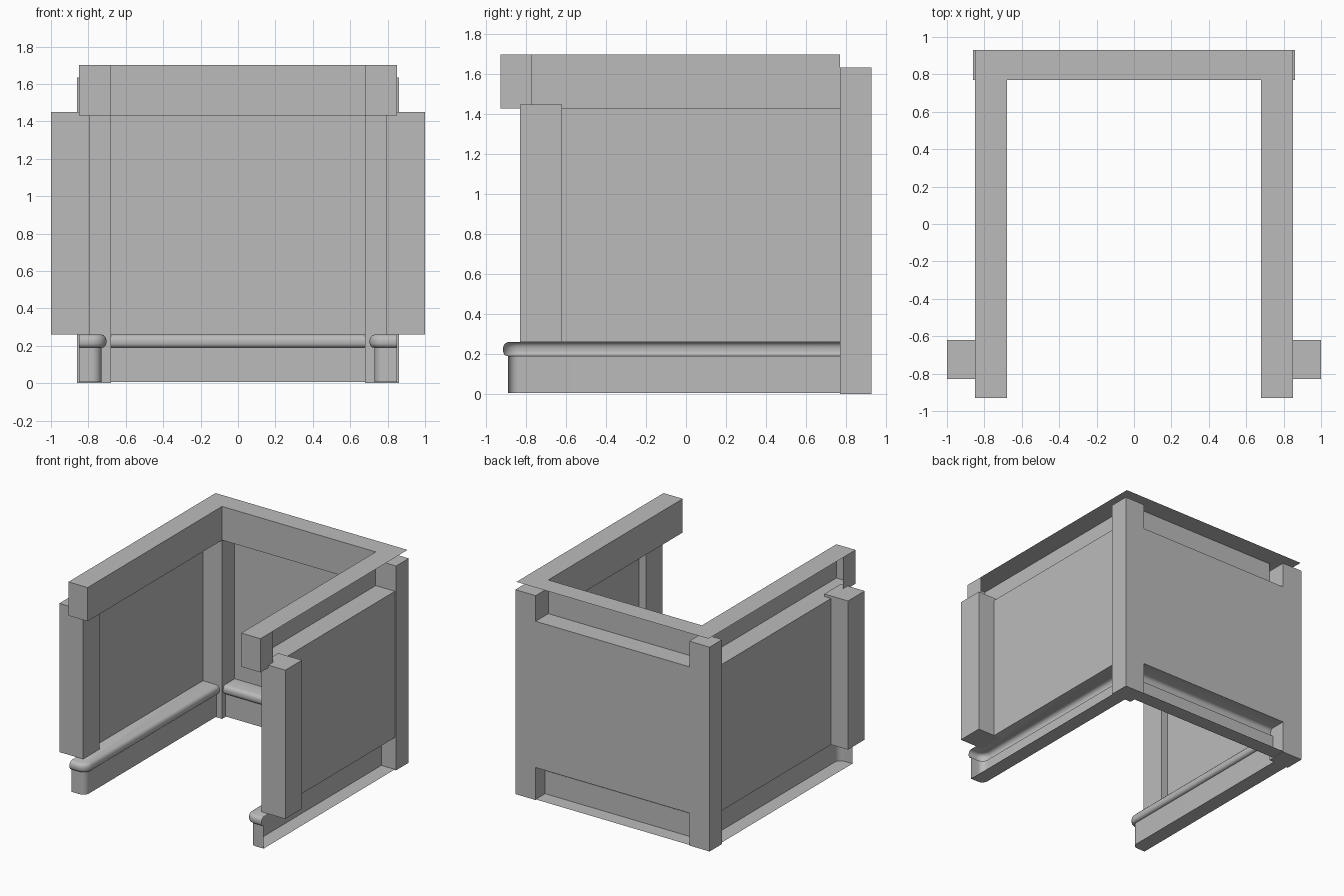
import bpy, bmesh, math

if "Cube" in bpy.data.objects:
    bpy.data.objects.remove(bpy.data.objects["Cube"], do_unlink=True)

GREY = (0.5, 0.5, 0.5, 1)
mat = bpy.data.materials.new("plain_grey")
mat.use_nodes = True
mat.diffuse_color = GREY
mat.node_tree.nodes["Principled BSDF"].inputs["Base Color"].default_value = GREY

# Main dimensions
OUT, INN = 0.85, 0.68          # outer and inner faces of the side walls
BACK, BACK_IN = 0.93, 0.77     # outer and inner faces of the back wall
RAIL_LOW, TOP = 1.43, 1.70     # top rail heights
BASE_TOP, FLOOR = 0.26, 0.005  # skirting heights


def finish(name, bm, mirror=False, smooth=False):
    mesh = bpy.data.meshes.new(name)
    bm.to_mesh(mesh)
    bm.free()
    mesh.materials.append(mat)
    obj = bpy.data.objects.new(name, mesh)
    bpy.context.collection.objects.link(obj)
    if smooth:
        bpy.ops.object.select_all(action='DESELECT')
        obj.select_set(True)
        bpy.context.view_layer.objects.active = obj
        bpy.ops.object.shade_smooth_by_angle(angle=math.radians(40))
    if mirror:
        mod = obj.modifiers.new("mirror", 'MIRROR')
        mod.use_mirror_merge = False
    return obj


def box(name, lo, hi, sides="xXyYzZ", mirror=False):
    """Box keeping only the listed sides; lower case is the minimum side."""
    bm = bmesh.new()
    bmesh.ops.create_cube(bm, size=1)
    drop = []
    for f in bm.faces:
        axis = max(range(3), key=lambda i: abs(f.normal[i]))
        letter = "XYZ"[axis] if f.normal[axis] > 0 else "xyz"[axis]
        if letter not in sides:
            drop.append(f)
    bmesh.ops.delete(bm, geom=drop, context='FACES')
    for v in bm.verts:
        v.co = [lo[i] + (v.co[i] + 0.5) * (hi[i] - lo[i]) for i in range(3)]
    return finish(name, bm, mirror)


def skirting(name, path, corners, mirror=False):
    """Sweep the moulded profile along (x, y, normal) points and cap it."""
    profile = [(0, FLOOR), (0, 0.19), (0.013, 0.192), (0.022, 0.2),
               (0.026, 0.212), (0.026, 0.232), (0.022, 0.245),
               (0.013, 0.255), (0, BASE_TOP)]
    bm = bmesh.new()
    rows = [[bm.verts.new((x + nx * d, y + ny * d, z)) for d, z in profile]
            for x, y, nx, ny in path]
    for a, b in zip(rows, rows[1:]):
        for i in range(len(profile) - 1):
            bm.faces.new((a[i], b[i], b[i + 1], a[i + 1]))
    for k, z in ((0, FLOOR), (-1, BASE_TOP)):
        edge = [r[k] for r in rows]
        bm.faces.new(edge + [bm.verts.new((x, y, z)) for x, y in corners])
    bmesh.ops.recalc_face_normals(bm, faces=bm.faces)
    return finish(name, bm, mirror, smooth=True)


# Top rail: U-shaped cover with open-backed rails beneath
bm = bmesh.new()
half = [(OUT, BACK), (OUT, -BACK), (INN, -BACK), (INN, BACK_IN)]
outline = half + [(-x, y) for x, y in reversed(half)]
bm.faces.new([bm.verts.new((x, y, TOP)) for x, y in reversed(outline)])
finish("rail_cover", bm)
box("side_rail", (INN, -BACK, RAIL_LOW), (OUT, BACK_IN, TOP), "xyz", True)
box("rail_end_return", (INN, -BACK, RAIL_LOW), (OUT, -BACK_IN, TOP), "X", True)
box("back_rail", (-INN, BACK_IN, RAIL_LOW), (INN, BACK, TOP), "yz")

# Corner posts and front pilasters
box("corner_post", (INN, BACK_IN, 0), (0.86, BACK, 1.635), mirror=True)
box("front_pilaster", (0.79, -0.83, BASE_TOP), (1, -0.62, 1.45), mirror=True)

# Thin wall panels
box("side_wall", (INN, -0.8, BASE_TOP), (OUT, BACK_IN, RAIL_LOW), "X", True)
box("back_wall", (-INN, BACK_IN, BASE_TOP), (INN, BACK, RAIL_LOW), "Y")

# Skirting boards, the side ones rounded at the front corner
R, FACE, FRONT = 0.05, 0.73, -0.89
path = [(OUT, FRONT, 0, -1)]
for i in range(9):
    a = math.radians(90 * i / 8)
    nx, ny = -math.sin(a), -math.cos(a)
    path.append((FACE + R + R * nx, FRONT + R + R * ny, nx, ny))
path.append((FACE, BACK_IN, -1, 0))
skirting("side_skirting", path, [(OUT, BACK_IN)], True)
skirting("back_skirting", [(-INN, 0.81, 0, -1), (INN, 0.81, 0, -1)],
         [(INN, BACK), (-INN, BACK)])
